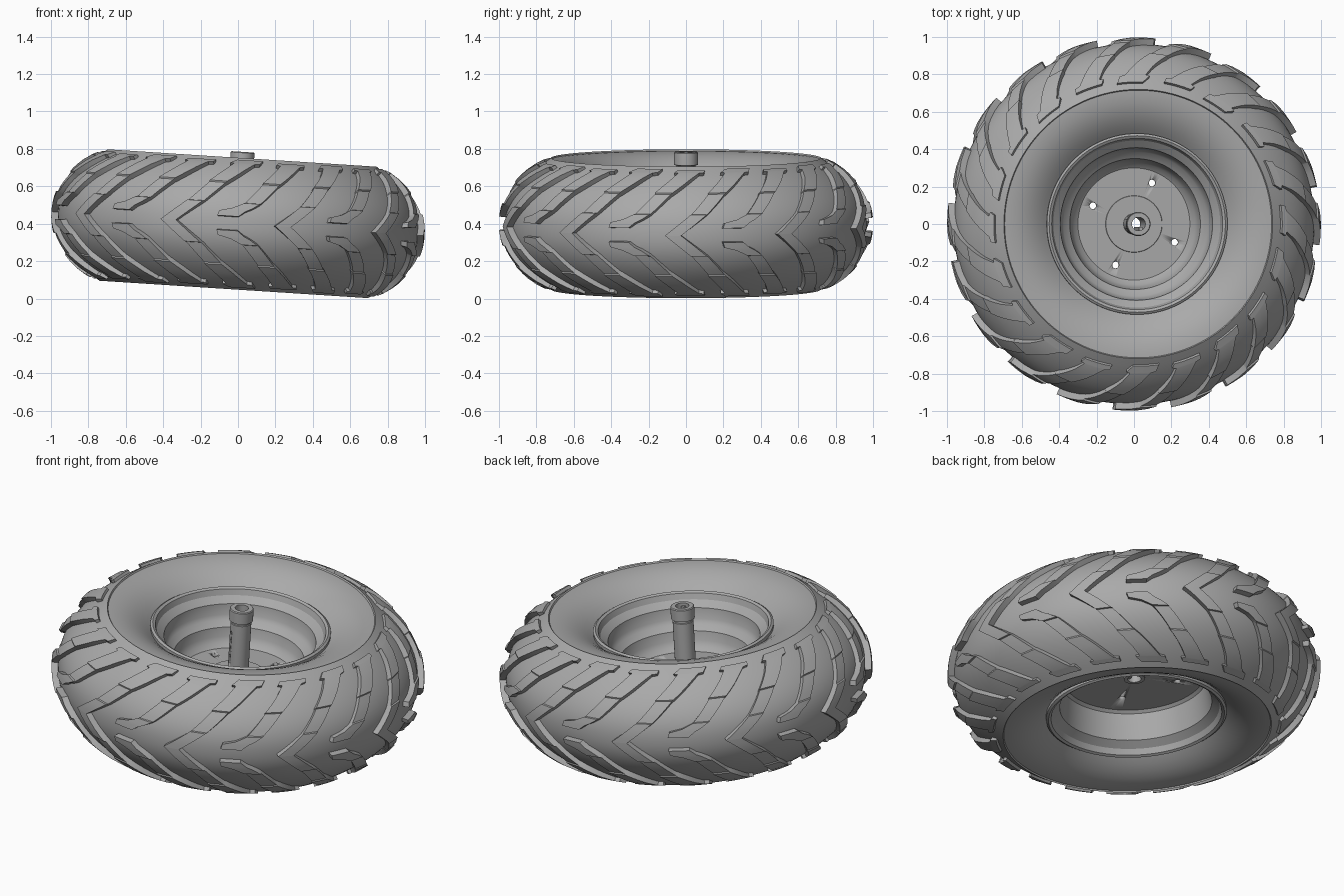
import bpy, bmesh
from math import sin, cos, pi, radians, hypot
from mathutils import Matrix, Vector

if "Cube" in bpy.data.objects:
    bpy.data.objects.remove(bpy.data.objects["Cube"])

HALF = 0.352                    # half width of the tyre
TILT = Matrix.Translation((0, 0, 0.4)) @ Matrix.Rotation(radians(3.7), 4, 'Y')

grey = bpy.data.materials.new("plain grey")
grey.use_nodes = True
grey.diffuse_color = (0.4, 0.4, 0.4, 1)
grey.node_tree.nodes["Principled BSDF"].inputs["Base Color"].default_value = (0.4, 0.4, 0.4, 1)


def finish(name, bm, angle=30):
    """Turn a bmesh into a tilted, shaded object."""
    bmesh.ops.recalc_face_normals(bm, faces=bm.faces)
    mesh = bpy.data.meshes.new(name)
    bm.to_mesh(mesh)
    bm.free()
    mesh.materials.append(grey)
    obj = bpy.data.objects.new(name, mesh)
    bpy.context.collection.objects.link(obj)
    obj.matrix_world = TILT
    bpy.ops.object.select_all(action='DESELECT')
    obj.select_set(True)
    bpy.context.view_layer.objects.active = obj
    bpy.ops.object.shade_smooth_by_angle(angle=radians(angle))
    return obj


def lathe(name, profile, steps=96, closed=True, angle=30):
    """Revolve (radius, height) points about z."""
    bm = bmesh.new()
    rings = [[bm.verts.new((r * cos(2 * pi * i / steps), r * sin(2 * pi * i / steps), z))
              for i in range(steps)] for r, z in profile]
    for k in range(len(rings) if closed else len(rings) - 1):
        a, b = rings[k], rings[(k + 1) % len(rings)]
        for i in range(steps):
            j = (i + 1) % steps
            bm.faces.new((a[i], a[j], b[j], b[i]))
    return finish(name, bm, angle)


def drill(obj, holes):
    """Cut round holes: (centre, axis, radius, depth) in the part's own frame."""
    bm = bmesh.new()
    for centre, axis, radius, depth in holes:
        turn = Vector((0, 0, 1)).rotation_difference(Vector(axis)).to_matrix().to_4x4()
        bmesh.ops.create_cone(bm, cap_ends=True, segments=20, radius1=radius, radius2=radius,
                              depth=depth, matrix=Matrix.Translation(centre) @ turn)
    cutter = finish("hole_cutter", bm)
    cutter.hide_render = True
    mod = obj.modifiers.new("holes", 'BOOLEAN')
    mod.operation, mod.object, mod.solver = 'DIFFERENCE', cutter, 'EXACT'
    bpy.context.view_layer.update()
    bpy.context.view_layer.objects.active = obj
    bpy.ops.object.modifier_apply(modifier=mod.name)
    bpy.data.objects.remove(cutter)


# Tyre carcass: rounded crown, crisp shoulder edge, hollow sidewalls
def crown(z):
    return 0.965 - 0.245 * (abs(z) / HALF) ** 2.2


side = [(0.715, 0.344), (0.69, 0.343), (0.65, 0.337), (0.61, 0.326), (0.57, 0.308),
        (0.53, 0.284), (0.5, 0.26), (0.47, 0.235)]
outer = [(crown(HALF * k / 14), HALF * k / 14) for k in range(14, -15, -1)]
lathe("tyre", side[::-1] + outer + [(r, -z) for r, z in side], 120, closed=False, angle=26)


# Tread lugs: strips that follow the crown, each row (height, lead, trail, thickness)
def on_crown(z, degrees, lift):
    slope = (crown(z + 0.001) - crown(z - 0.001)) / 0.002
    size = hypot(1, slope)
    r, h, a = crown(z) + lift / size, z - lift * slope / size, radians(degrees)
    return (r * cos(a), r * sin(a), h)


def add_lug(bm, rows, start, mirror):
    cols = 4
    fine = []
    for p, q in zip(rows, rows[1:]):
        n = max(1, round((q[0] - p[0]) / 0.025))
        fine += [[u + (v - u) * k / n for u, v in zip(p, q)] for k in range(n)]
    fine.append(rows[-1])
    top, base = [], []
    for z, lead, trail, lift in fine:
        angles = [start + lead + (trail - lead) * c / cols for c in range(cols + 1)]
        top.append([bm.verts.new(on_crown(z * mirror, a, lift)) for a in angles])
        base.append([bm.verts.new(on_crown(z * mirror, a, -0.012)) for a in angles])
    for i in range(len(fine) - 1):
        for c in range(cols):
            bm.faces.new((top[i][c], top[i][c + 1], top[i + 1][c + 1], top[i + 1][c]))
        for c in (0, cols):
            bm.faces.new((top[i][c], top[i + 1][c], base[i + 1][c], base[i][c]))
    for i in (0, -1):
        for c in range(cols):
            bm.faces.new((top[i][c], top[i][c + 1], base[i][c + 1], base[i][c]))


HIGH, LOW = 0.035, 0.026
shoulder = [(0.1, 8, 13, HIGH), (0.104, 8.3, 13.3, LOW), (0.2, 14, 19.5, LOW),
            (0.204, 14, 20, 0.032), (0.27, 19, 26, 0.028), (0.305, 21.5, 29.5, 0.022),
            (0.308, 20, 31.5, 0.021)]
joined = [(0, 0, 5, HIGH)] + shoulder + [(0.33, 22.5, 33, 0.014)]
parted = [(0.035, 0, 6.5, HIGH), (0.06, 0.5, 8.5, HIGH), (0.075, 4.5, 10.5, HIGH)] \
    + shoulder + [(0.322, 21, 32, 0.016)]
for name, rows, first in (("chevron_lugs", joined, -4.5 - 2), ("split_lugs", parted, 13.5 - 2)):
    bm = bmesh.new()
    for k in range(10):
        for mirror in (1, -1):
            add_lug(bm, rows, first + 36 * k, mirror)
    finish(name, bm, 25)

# Wheel rim: stepped barrel with a flat centre disc
upper = [(0.44, 0.2), (0.484, 0.24), (0.484, 0.264), (0.472, 0.272), (0.458, 0.264),
         (0.447, 0.232), (0.425, 0.214), (0.408, 0.2), (0.4, 0.14), (0.385, 0.115),
         (0.35, 0.09), (0.34, 0.04), (0.325, 0.01), (0.3, -0.01)]
disc = [(0.152, -0.01), (0.15, -0.006), (0.04, -0.006), (0.04, -0.035), (0.375, -0.035),
        (0.39, -0.05), (0.4, -0.14)]
lower = [(r, -z) for r, z in upper[:8]][::-1]
rim = lathe("wheel_rim", upper + disc + lower)
drill(rim, [((0.24 * cos(a), 0.24 * sin(a), -0.02), (0, 0, 1), 0.018, 0.2)
            for a in (radians(66 + 90 * k) for k in range(4))])

# Axle tube with collar, groove, bore and a row of small side holes
tube = lathe("axle_tube", [(0.036, -0.045), (0.056, -0.045), (0.056, 0.3), (0.052, 0.303),
                           (0.052, 0.312), (0.064, 0.316), (0.064, 0.38), (0.06, 0.385),
                           (0.036, 0.385)], 40)
aim = radians(-118)
drill(tube, [((0.056 * cos(aim), 0.056 * sin(aim), 0.1 + 0.05 * k), (cos(aim), sin(aim), 0),
              0.006, 0.05) for k in range(4)])

# Key inside the bore
bm = bmesh.new()
bmesh.ops.create_cube(bm, size=1, matrix=Matrix.Translation((0.012, -0.028, 0.17))
                      @ Matrix.Diagonal((0.018, 0.022, 0.4, 1)))
finish("bore_key", bm)
